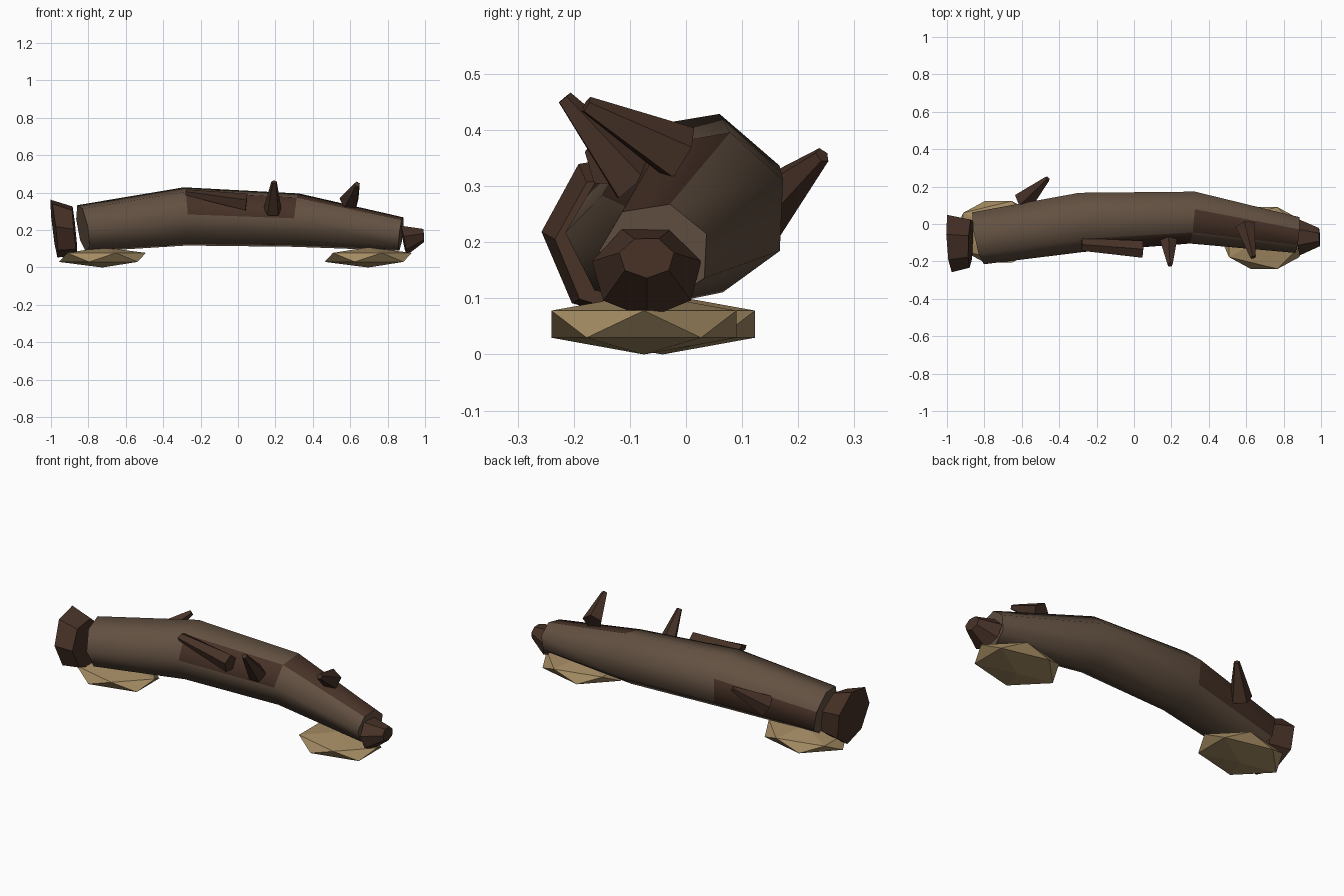
import bpy, bmesh, math
from mathutils import Vector

if "Cube" in bpy.data.objects:
    bpy.data.objects.remove(bpy.data.objects["Cube"])


def material(name, rgb):
    m = bpy.data.materials.new(name)
    m.diffuse_color = (*rgb, 1)
    m.use_nodes = True
    m.node_tree.nodes["Principled BSDF"].inputs["Base Color"].default_value = m.diffuse_color
    return m


BARK = material("bark", (0.125, 0.082, 0.054))
DARK = material("dark_wood", (0.062, 0.031, 0.02))
STONE = material("stone", (0.37, 0.26, 0.125))


def loft(name, rings, sides, phase, mats):
    """Skin rings of (centre, axis, radius across, radius up), both ends capped."""
    bm = bmesh.new()
    loops = []
    for centre, axis, ra, rb in rings:
        d = Vector(axis).normalized()
        side = Vector((0, 0, 1)).cross(d).normalized()
        up = d.cross(side)
        loops.append([bm.verts.new(Vector(centre)
                                   + side * ra * math.cos(phase + k * math.tau / sides)
                                   + up * rb * math.sin(phase + k * math.tau / sides))
                      for k in range(sides)])
    for a, b in zip(loops, loops[1:]):
        for k in range(sides):
            j = (k + 1) % sides
            bm.faces.new((a[k], a[j], b[j], b[k]))
    bm.faces.new(loops[0])
    bm.faces.new(loops[-1])
    bmesh.ops.recalc_face_normals(bm, faces=bm.faces)
    me = bpy.data.meshes.new(name)
    bm.to_mesh(me)
    bm.free()
    for m in mats:
        me.materials.append(m)
    ob = bpy.data.objects.new(name, me)
    bpy.context.collection.objects.link(ob)
    return ob


def branch(name, start, end, r0, r1, sides=5, phase=0.3):
    axis = Vector(end) - Vector(start)
    return loft(name, [(start, axis, r0, r0), (end, axis, r1, r1)], sides, phase, [DARK])


# Bent seven-sided trunk with one dark bark strip per segment
trunk = loft("trunk", [
    ((-0.83, -0.07, 0.21), (1, 0.2, 0.18), 0.148, 0.13),
    ((-0.28, 0.015, 0.275), (1, 0.07, 0.04), 0.165, 0.16),
    ((0.31, 0.04, 0.255), (1, -0.08, -0.09), 0.145, 0.147),
    ((0.872, -0.055, 0.18), (1, -0.1, -0.12), 0.1, 0.092),
], 7, math.radians(22.6), [BARK, DARK])
for face in (6, 7 + 2, 14 + 1):
    trunk.data.polygons[face].material_index = 1
bpy.context.view_layer.objects.active = trunk
trunk.select_set(True)
bpy.ops.object.shade_smooth_by_angle(angle=math.radians(60))
trunk.select_set(False)

# Broken end pieces
loft("root_end", [
    ((-0.983, -0.098, 0.21), (1, 0.06, 0.12), 0.16, 0.16),
    ((-0.873, -0.1, 0.198), (1, -0.04, 0.1), 0.134, 0.134),
], 7, math.radians(22.6), [DARK])
loft("tip_end", [
    ((0.885, -0.07, 0.148), (1, 0.05, 0.2), 0.1, 0.085),
    ((0.992, -0.07, 0.173), (1, 0.05, 0.08), 0.05, 0.037),
], 7, math.radians(13), [DARK])

# Branch stubs
branch("middle_branch", (0.185, -0.09, 0.305), (0.193, -0.217, 0.457), 0.05, 0.015)
branch("tip_branch", (0.595, -0.01, 0.355), (0.637, -0.178, 0.445), 0.055, 0.016)
branch("back_branch", (-0.59, 0.12, 0.245), (-0.462, 0.243, 0.355), 0.06, 0.015)

# Long bark splinter lying along the front
loft("bark_splinter", [
    ((-0.28, -0.11, 0.4), (1, -0.03, -0.1), 0.035, 0.018),
    ((0.045, -0.135, 0.345), (1, -0.03, -0.1), 0.048, 0.05),
], 5, 0.3, [DARK])

# Flat faceted support stones
for name, x, y in (("left_stone", -0.725, -0.042), ("right_stone", 0.696, -0.075)):
    bpy.ops.mesh.primitive_ico_sphere_add(subdivisions=1, radius=1, location=(x, y, 0.054))
    ob = bpy.context.object
    ob.name = name
    ob.scale = (0.26, 0.194, 0.054)
    ob.data.materials.append(STONE)
